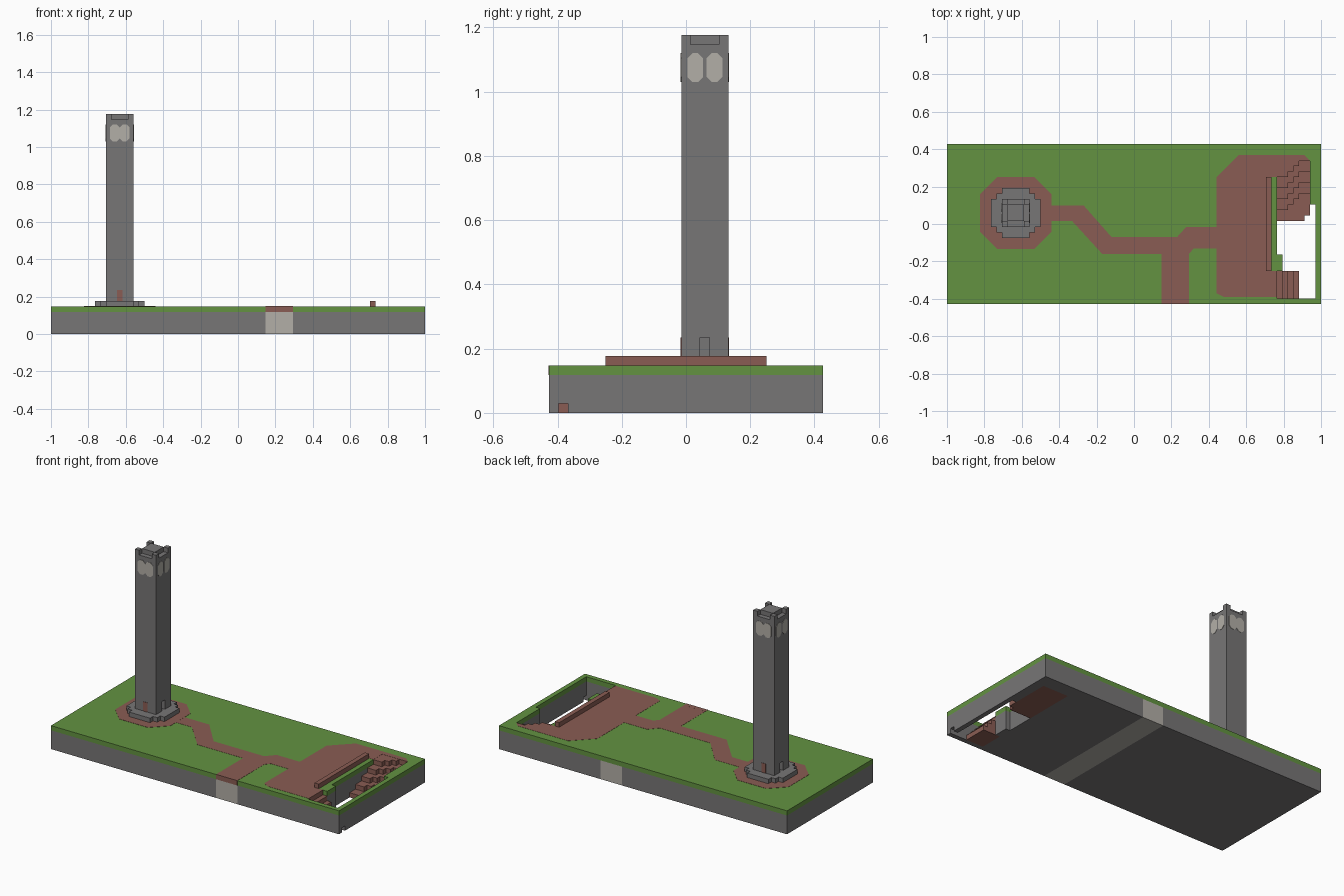
import bpy, bmesh, math
from mathutils import Matrix, Vector

if "Cube" in bpy.data.objects:
    bpy.data.objects.remove(bpy.data.objects["Cube"])

U = 1 / 34            # size of one block
MID = 14.5            # half the depth in blocks


def material(name, r, g, b):
    m = bpy.data.materials.new(name)
    m.use_nodes = True
    m.diffuse_color = (r, g, b, 1)
    bsdf = next(n for n in m.node_tree.nodes if n.type == "BSDF_PRINCIPLED")
    bsdf.inputs["Base Color"].default_value = (r, g, b, 1)
    return m


stone = material("grey stone", 0.185, 0.18, 0.182)
grass = material("grass green", 0.125, 0.29, 0.053)
brick = material("brown brick", 0.255, 0.108, 0.087)
pale = material("pale concrete", 0.45, 0.43, 0.39)


def finish(name, bm, mat):
    bmesh.ops.remove_doubles(bm, verts=bm.verts, dist=1e-5)
    bmesh.ops.recalc_face_normals(bm, faces=bm.faces)
    me = bpy.data.meshes.new(name)
    bm.to_mesh(me)
    bm.free()
    me.materials.append(mat)
    ob = bpy.data.objects.new(name, me)
    bpy.context.collection.objects.link(ob)
    return ob


def rect(i0, i1, j0, j1):
    return {(i, j) for i in range(i0, i1) for j in range(j0, j1)}


def blocks(name, heights, mat, bottom=0):
    """Closed solid from a map of cell -> top height, in blocks."""
    bm = bmesh.new()

    def quad(*pts):
        bm.faces.new([bm.verts.new((x * U, (y - MID) * U, z * U)) for x, y, z in pts])

    for (i, j), top in heights.items():
        corners = [(i, j), (i + 1, j), (i + 1, j + 1), (i, j + 1)]
        for z in (bottom, top):
            quad(*[(x, y, z) for x, y in corners])
        for n, (di, dj) in enumerate([(0, -1), (1, 0), (0, 1), (-1, 0)]):
            low = heights.get((i + di, j + dj), bottom)
            a, b = corners[n], corners[(n + 1) % 4]
            if low < top:
                quad((*a, low), (*b, low), (*b, top), (*a, top))
    return finish(name, bm, mat)


def slab(name, cells, k0, k1, mat):
    return blocks(name, {c: k1 for c in cells}, mat, k0)


def prism(name, outlines, z0, z1, mat):
    """Flat outlines extruded upward."""
    bm = bmesh.new()
    for pts in outlines:
        face = bm.faces.new([bm.verts.new((x, y, z0)) for x, y in pts])
        out = bmesh.ops.extrude_face_region(bm, geom=[face], use_keep_orig=True)
        moved = [v for v in out["geom"] if isinstance(v, bmesh.types.BMVert)]
        bmesh.ops.translate(bm, verts=moved, vec=(0, 0, z1 - z0))
    return finish(name, bm, mat)


def octagon(cx, cy, hw, hh, cut):
    quarter = [(hw, hh - cut), (hw - cut, hh)]
    pts = quarter + [(-x, y) for x, y in reversed(quarter)]
    pts += [(-x, -y) for x, y in pts]
    return [(cx + x, cy + y) for x, y in pts]


# Ground: stone base with pale road bed, grass on top, open pit at one end
pit = (rect(26, 33, 1, 18) | rect(26, 32, 18, 26)) - rect(26, 27, 6, 9)
ground = rect(-34, 34, 0, 29) - pit
road = rect(5, 10, 0, 29)
notch = {(33, 1)}
slab("stone_base", ground - road - notch, 0, 4, stone)
slab("notch_lintel", notch, 1, 4, stone)
slab("road_bed", road, 0, 4, pale)
slab("grass_layer", ground, 4, 5, grass)

# Brick paths
walk = [(-0.46, 0.10), (-0.27, 0.10), (-0.12, -0.07), (0.23, -0.07), (0.28, -0.015),
        (0.44, -0.015), (0.44, 0.25), (0.56, 0.37), (0.91, 0.37), (0.941, 0.338),
        (0.765, 0.338), (0.765, 0.25), (0.735, 0.25), (0.735, -0.25), (0.765, -0.25),
        (0.765, -0.39), (0.48, -0.39), (0.44, -0.37), (0.44, -0.13), (0.32, -0.13),
        (0.294, -0.16), (0.294, -0.427), (0.147, -0.427), (0.147, -0.16),
        (-0.17, -0.16), (-0.33, 0.015), (-0.46, 0.015)]
TX, TY = -21.5 * U, 2 * U
prism("brick_path", [walk], 4 * U, 5 * U + 0.001, brick)
prism("tower_plaza", [octagon(TX, TY, 6.5 * U, 6.5 * U, 3.1 * U)], 4.5 * U, 5 * U + 0.0014, brick)
road_end = prism("road_end", [[(5 * U, -0.4275), (10 * U, -0.4275), (10 * U, -0.4), (5 * U, -0.4)]],
                 4 * U, 5 * U + 0.0012, brick)

# Parapet along the pit and the two stairs into it
slab("parapet", rect(24, 25, 6, 23), 5, 6, brick)
blocks("front_stairs", {(i, j): 30 - i for i, j in rect(26, 30, 1, 6)}, brick)


def step_height(i, j):
    start = 23 + sum(i >= n for n in (28, 29, 30))
    return max(1, min(5, 5 - math.ceil((start - j) / 2)))


back_cells = rect(26, 32, 15, 26) - {(31, 15)}
blocks("back_stairs", {c: step_height(*c) for c in back_cells}, brick)

# Tower: stepped plinth, shaft with side niches, notched crown
plinth = {(i, j) for i, j in rect(-26, -17, 12, 21) if abs(i + 22) + abs(j - 16) <= 6}
slab("tower_plinth", plinth, 5, 6, stone)
shaft = rect(-24, -19, 14, 19)
slab("tower_foot", shaft - {(-24, 16), (-20, 16)}, 6, 8, stone)
slab("tower_shaft", shaft, 8, 39, stone)
crown = rect(-23, -20, 15, 18) | {(i, j) for i in (-24, -20) for j in (14, 18)}
slab("tower_crown", crown, 39, 40, stone)

# Doors and clock faces as thin plates on the tower sides
door = [(-U / 2, 6 * U), (U / 2, 6 * U), (U / 2, 8 * U), (-U / 2, 8 * U)]
for n, side in enumerate(("front", "right", "back", "left")):
    gap = 0.0035 * (n % 2)
    dials = [octagon(s * (0.0265 + gap), 1.075, 0.0265 - gap / 2, 0.045, 0.016) for s in (-1, 1)]
    plates = [prism(side + "_clock_face", dials, 0, 0.002, pale)]
    if n % 2 == 0:
        plates.append(prism(side + "_door", [door], 0, 0.002, brick))
    place = (Matrix.Translation((TX, TY, 0)) @ Matrix.Rotation(n * math.pi / 2, 4, "Z")
             @ Matrix.Translation((0, -2.5 * U, 0)) @ Matrix.Rotation(math.pi / 2, 4, "X"))
    for ob in plates:
        ob.data.transform(place)
